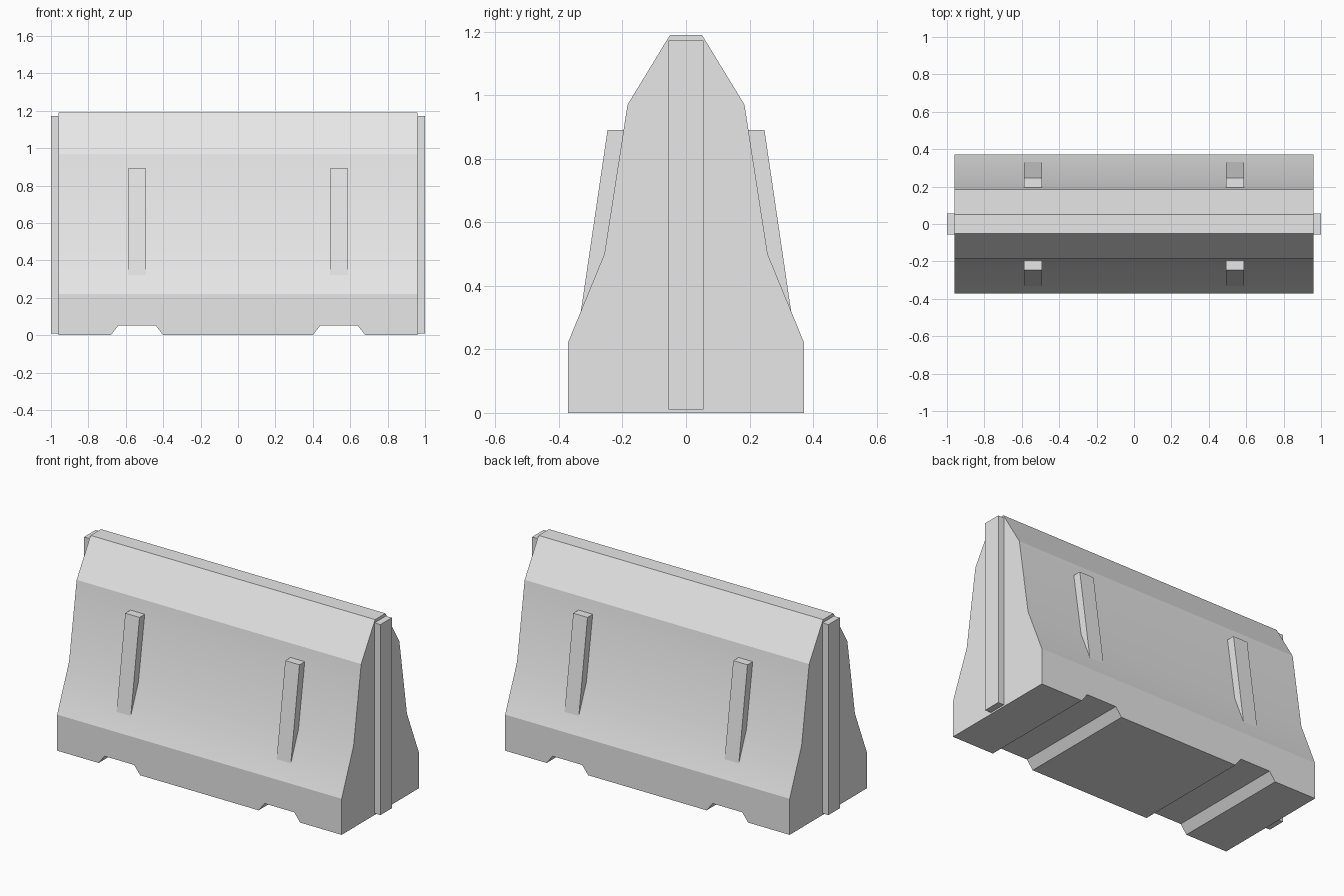
import bpy, math

# Remove the default object
if "Cube" in bpy.data.objects:
    bpy.data.objects.remove(bpy.data.objects["Cube"], do_unlink=True)

concrete = bpy.data.materials.new("concrete_grey")
concrete.use_nodes = True
GREY = (0.8, 0.8, 0.8, 1)
concrete.diffuse_color = GREY
concrete.node_tree.nodes["Principled BSDF"].inputs["Base Color"].default_value = GREY


def loft(name, sections, smooth_angle):
    """Join (x, [(y, z), ...]) outlines along x into one closed solid."""
    n = len(sections[0][1])
    verts = [(x, y, z) for x, outline in sections for y, z in outline]
    faces = [tuple(range(n))[::-1],
             tuple(range(len(verts) - n, len(verts)))]
    for s in range(len(sections) - 1):
        for i in range(n):
            a, b = s * n + i, s * n + (i + 1) % n
            faces.append((a, b, b + n, a + n))
    mesh = bpy.data.meshes.new(name)
    mesh.from_pydata(verts, [], faces)
    mesh.materials.append(concrete)
    obj = bpy.data.objects.new(name, mesh)
    bpy.context.collection.objects.link(obj)
    bpy.ops.object.select_all(action='DESELECT')
    obj.select_set(True)
    bpy.context.view_layer.objects.active = obj
    bpy.ops.object.shade_smooth_by_angle(angle=math.radians(smooth_angle))
    return obj


def body_outline(bottom):
    half = [(0.372, bottom), (0.372, 0.22), (0.257, 0.5), (0.184, 0.97), (0.05, 1.19)]
    return half + [(-y, z) for y, z in reversed(half)]


# Barrier body, its underside raised at the two lifting notches
NOTCH = 0.54
stations = [(-0.96, 0)]
for centre in (-NOTCH, NOTCH):
    stations += [(centre - 0.14, 0), (centre - 0.1, 0.052),
                 (centre + 0.1, 0.052), (centre + 0.14, 0)]
stations.append((0.96, 0))
loft("barrier_body", [(x, body_outline(z)) for x, z in stations], 22)

# Tapered ribs on both faces
rib = [(0.29, 0.318), (0.331, 0.318), (0.247, 0.89), (0.16, 0.89), (0.22, 0.5)]
for side, x in (("right", -NOTCH), ("left", NOTCH)):
    for face, outline in (("back", rib), ("front", [(-y, z) for y, z in reversed(rib)])):
        loft(f"{face}_{side}_rib", [(x - 0.048, outline), (x + 0.048, outline)], 20)

# Upright connecting keys at both ends
key = [(-0.055, 0.01), (0.055, 0.01), (0.055, 1.172), (-0.055, 1.172)]
for side, x in (("right", -0.975), ("left", 0.975)):
    loft(f"{side}_end_key", [(x - 0.025, key), (x + 0.025, key)], 20)
